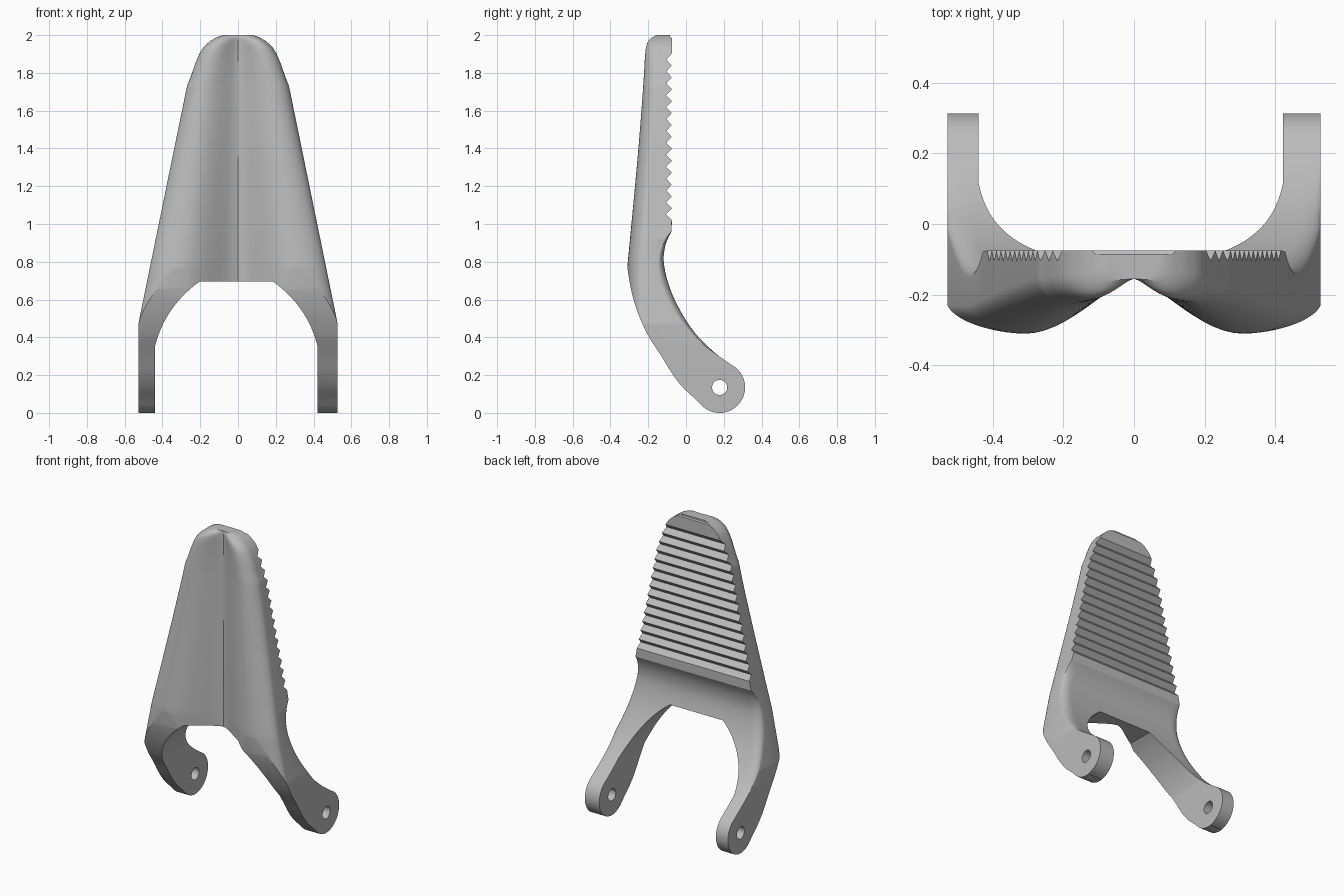
import bpy, bmesh, math

old = bpy.data.objects.get("Cube")
if old:
    bpy.data.objects.remove(old, do_unlink=True)

grey = bpy.data.materials.new("light_grey")
grey.use_nodes = True
grey.diffuse_color = (0.5, 0.5, 0.5, 1)
grey.node_tree.nodes["Principled BSDF"].inputs["Base Color"].default_value = (0.5, 0.5, 0.5, 1)

PIN_Y, PIN_Z, BOSS_R, HOLE_R = 0.178, 0.135, 0.135, 0.04
TEETH, TOOTH_Z, PITCH, DEPTH = 14, 1.02, 0.063, 0.03


def linear(knots, z):
    """Straight interpolation through (z, value) knots."""
    if z <= knots[0][0]:
        return knots[0][1]
    for (a, u), (b, v) in zip(knots, knots[1:]):
        if z <= b:
            return u + (v - u) * (z - a) / (b - a)
    return knots[-1][1]


def smooth(knots, z):
    """Cubic interpolation through (z, value) knots."""
    def slope(i):
        a, b = knots[max(i - 1, 0)], knots[min(i + 1, len(knots) - 1)]
        return (b[1] - a[1]) / (b[0] - a[0])
    if z <= knots[0][0]:
        return knots[0][1]
    for i in range(len(knots) - 1):
        (a, u), (b, v) = knots[i], knots[i + 1]
        if z <= b:
            h, t = b - a, (z - a) / (b - a)
            return ((2*t**3 - 3*t*t + 1) * u + (t**3 - 2*t*t + t) * h * slope(i)
                    + (3*t*t - 2*t**3) * v + (t**3 - t*t) * h * slope(i + 1))
    return knots[-1][1]


def add_object(name, bm):
    bmesh.ops.recalc_face_normals(bm, faces=bm.faces)
    mesh = bpy.data.meshes.new(name)
    bm.to_mesh(mesh)
    bm.free()
    mesh.materials.append(grey)
    obj = bpy.data.objects.new(name, mesh)
    bpy.context.collection.objects.link(obj)
    return obj


def prism(name, points, shift):
    """Extrude a closed outline of 3D points along a vector."""
    bm = bmesh.new()
    face = bm.faces.new([bm.verts.new(p) for p in points])
    new = bmesh.ops.extrude_face_region(bm, geom=[face])["geom"]
    bmesh.ops.translate(bm, vec=shift, verts=[v for v in new if isinstance(v, bmesh.types.BMVert)])
    obj = add_object(name, bm)
    obj.hide_render = True
    return obj


# Outline half width, ridge depth and back depth, all by height
WIDTH = [(0, .528), (.47, .528), (1.73, .27), (1.78, .25), (1.84, .23), (1.9, .205),
         (1.94, .18), (1.97, .145), (1.99, .11), (2, .08)]
RIDGE = [(.78, -.31), (1, -.289), (1.2, -.27), (1.4, -.252), (1.6, -.236), (1.8, -.222),
         (1.9, -.216), (1.95, -.208), (1.98, -.19), (2, -.158)]
BACK = [(.255, .24), (.32, .15), (.42, .05), (.55, -.035), (.68, -.092), (.8, -.118),
        (.88, -.111), (.93, -.093), (.96, -.076)]


def back_y(z):
    if z < 0.255:
        return PIN_Y + max(0.02, math.sqrt(max(0, BOSS_R**2 - (z - PIN_Z)**2)))
    if z <= 0.96:
        return smooth(BACK, z)
    if z > 1.985:
        return -0.085
    t = (z - TOOTH_Z) / PITCH
    if 0 < t < TEETH:
        return -0.075 - DEPTH * (1 - abs(2 * (t % 1) - 1))
    return -0.075


def round_off(t):
    t = min(max(t, 0), 1)
    return 1 - math.sqrt(1 - t * t)


def front_surface(x, z):
    w, ridge = linear(WIDTH, z), smooth(RIDGE, z)
    peak = 0.66 * w
    if abs(x) < peak:                       # central channel
        s = (abs(x) / peak) ** 0.8
        return -0.155 + (ridge + 0.155) * s * s * (3 - 2 * s)
    drop = min(0.08, 0.5 * (-0.075 - ridge))
    return ridge + drop * round_off((abs(x) - peak) / (w - peak))


def back_surface(x, z):
    y = back_y(z)
    if 0.3 < z < 0.97:                      # softened outer back edge
        size = math.sin(math.pi * (z - 0.3) / 0.67)
        y -= 0.045 * size * round_off((abs(x) - linear(WIDTH, z) + 0.06) / 0.06)
    return y


# Lofted body: one closed section per height
rows = [PIN_Z - BOSS_R * math.cos(math.pi * i / 20) for i in range(17)]
rows += [0.255 + 0.705 * i / 30 for i in range(31)] + [0.47]
rows += [TOOTH_Z + PITCH * i / 2 for i in range(2 * TEETH + 1)]
rows += [1.73, 1.92, 1.935, 1.95, 1.96, 1.97, 1.98, 1.985, 1.99, 1.995, 2]
rows = sorted(set(round(z, 4) for z in rows if z <= 2))
N = 22
cols = [math.sin(math.pi / 2 * k / N) for k in range(-N, N + 1)]
bm = bmesh.new()
loops = []
for z in rows:
    z = max(z, 0)
    xs = [u * linear(WIDTH, z) for u in cols]
    pts = [(x, front_surface(x, z), z) for x in xs]
    pts += [(x, back_surface(x, z), z) for x in reversed(xs)]
    loops.append([bm.verts.new(p) for p in pts])
for a, b in zip(loops, loops[1:]):
    for i in range(len(a)):
        j = (i + 1) % len(a)
        bm.faces.new((a[i], a[j], b[j], b[i]))
bm.faces.new(loops[0])
bm.faces.new(loops[-1])
body = add_object("forked_grip_lever", bm)

# Cutter for the swept lower front of the legs
LEG_FRONT = [(.3, -.13), (.4, -.195), (.47, -.23), (.55, -.262), (.65, -.29), (.78, -.312), (.86, -.322)]
LEG_FRONT = [(.075, .048), (.13, -.012), (.2, -.068)] + LEG_FRONT
sweep = [(-1, smooth(LEG_FRONT, z), z) for z in [.86 - .785 * i / 32 for i in range(33)]]
for i in range(8):
    a = math.radians(222 + 6 * i)
    sweep.append((-1, PIN_Y + BOSS_R * math.cos(a), PIN_Z + BOSS_R * math.sin(a)))
sweep += [(-1, 0.165, -0.1), (-1, -0.6, -0.1), (-1, -0.6, 0.86)]
cutters = [prism("leg_front_cutter", sweep, (2, 0, 0))]

# Cutter for the arch between the legs
side = []
for i in range(17):
    t = i / 16
    side.append(((1-t)**2 * .431 + 2*t*(1-t) * .38 + t*t * .195,
                 (1-t)**2 * .35 + 2*t*(1-t) * .56 + t*t * .695))
side = [(.431, -.1)] + side
arch = [(x - .009, -1, z) for x, z in side] + [(-x - .009, -1, z) for x, z in reversed(side)]
cutters.append(prism("arch_cutter", arch, (0, 2, 0)))

# Cutter for the pin holes
ring = [2 * math.pi * i / 32 for i in range(32)]
hole = [(-1, PIN_Y + HOLE_R * math.cos(a), PIN_Z + HOLE_R * math.sin(a)) for a in ring]
cutters.append(prism("pin_hole_cutter", hole, (2, 0, 0)))

bpy.ops.object.select_all(action="DESELECT")
bpy.context.view_layer.objects.active = body
body.select_set(True)
for cutter in cutters:
    mod = body.modifiers.new(cutter.name, "BOOLEAN")
    mod.operation, mod.solver, mod.object = "DIFFERENCE", "EXACT", cutter
    bpy.ops.object.modifier_apply(modifier=mod.name)
for cutter in cutters:
    bpy.data.objects.remove(cutter, do_unlink=True)

bpy.ops.object.shade_smooth_by_angle(angle=math.radians(28))
